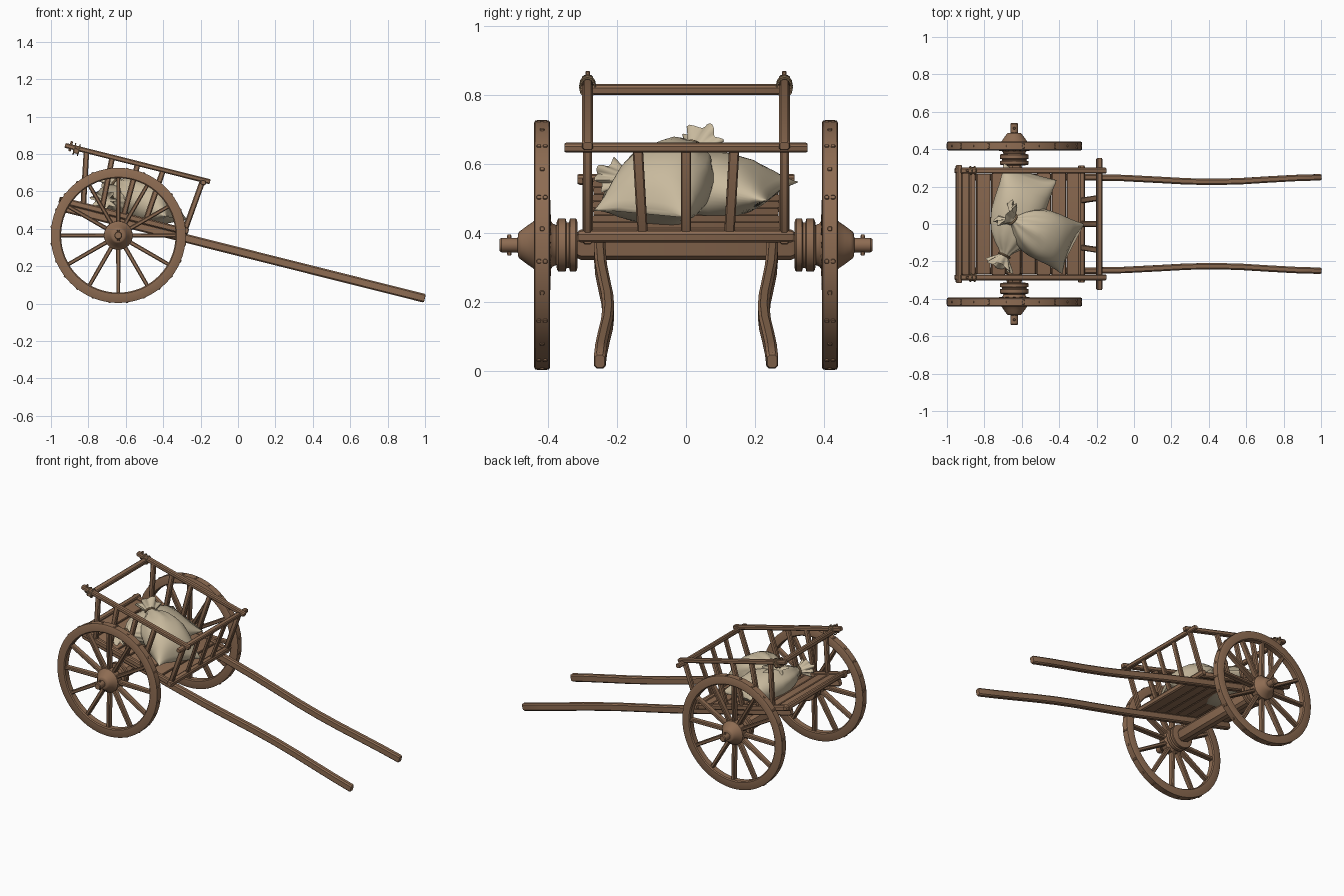
import bpy, bmesh, math, random
from mathutils import Vector as V

if "Cube" in bpy.data.objects:
    bpy.data.objects.remove(bpy.data.objects["Cube"])

random.seed(4)
pi, cos, sin = math.pi, math.cos, math.sin
TILT = math.radians(14.1)
U, N = V((cos(TILT), 0, -sin(TILT))), V((sin(TILT), 0, cos(TILT)))
AX = V((-0.64, 0, 0.365))            # axle centre
BED = V((-0.64, 0, 0.44))            # tilted cart frame origin


def material(name, col):
    m = bpy.data.materials.new(name)
    m.diffuse_color = (*col, 1)
    m.use_nodes = True
    m.node_tree.nodes["Principled BSDF"].inputs["Base Color"].default_value = m.diffuse_color
    return m


WOOD = material("wood", (0.27, 0.15, 0.085))
CLOTH = material("cloth", (0.58, 0.49, 0.34))
ROPE = material("rope", (0.33, 0.22, 0.12))


def L(s, y, h):
    """Cart coordinates: along the shafts, across, above the shafts."""
    return BED + U * s + N * h + V((0, y, 0))


def loft(name, rings, mat, closed=False, angle=35):
    """Skin a list of equal-length rings."""
    bm = bmesh.new()
    vs = [[bm.verts.new(p) for p in r] for r in rings]
    n = len(vs[0])
    pairs = list(zip(vs, vs[1:])) + ([(vs[-1], vs[0])] if closed else [])
    for a, b in pairs:
        for i in range(n):
            j = (i + 1) % n
            bm.faces.new((a[i], a[j], b[j], b[i]))
    if not closed:
        bm.faces.new(vs[0])
        bm.faces.new(vs[-1])
    bmesh.ops.recalc_face_normals(bm, faces=bm.faces)
    me = bpy.data.meshes.new(name)
    bm.to_mesh(me)
    bm.free()
    ob = bpy.data.objects.new(name, me)
    bpy.context.collection.objects.link(ob)
    me.materials.append(mat)
    me.shade_smooth()
    me.set_sharp_from_angle(angle=math.radians(angle))
    return ob


def bar(name, pts, w, h, taper=1.0, mat=WOOD, ref=None):
    """Chamfered timber along a path, with eased ends."""
    pts = [V(p) for p in pts]
    d0 = (pts[-1] - pts[0]).normalized()
    ref = ref or (U if abs(d0.y) > 0.7 else V((0, 1, 0)))
    c = 0.22 * min(w, h)
    sec = []
    for sx, sy in ((1, 1), (-1, 1), (-1, -1), (1, -1)):
        e = [(sx * w / 2, sy * (h / 2 - c)), (sx * (w / 2 - c), sy * h / 2)]
        sec += e if sx * sy > 0 else e[::-1]
    stations = [(pts[0], 0.8)]
    stations += [(pts[0] + (pts[1] - pts[0]).normalized() * c, 1)]
    stations += [(p, 1) for p in pts[1:-1]]
    stations += [(pts[-1] - (pts[-1] - pts[-2]).normalized() * c, 1), (pts[-1], 0.8)]
    rings = []
    for i, (p, k) in enumerate(stations):
        a, b = stations[max(i - 1, 0)][0], stations[min(i + 1, len(stations) - 1)][0]
        d = (b - a).normalized()
        x = (ref - d * ref.dot(d)).normalized()
        y = d.cross(x)
        k *= 1 + (taper - 1) * i / (len(stations) - 1)
        rings.append([p + x * (q * k) + y * (r * k) for q, r in sec])
    return loft(name, rings, mat)


def lathe(name, prof, closed=False, seg=48, mat=WOOD):
    """Turn a (y, radius) profile about the axle."""
    return loft(name, [[AX + V((r * cos(2 * pi * i / seg), y, r * sin(2 * pi * i / seg)))
                        for i in range(seg)] for y, r in prof], mat, closed)


# axle beam and wheels
bar("axle_beam", [(-0.64, -0.32, 0.365), (-0.64, 0.32, 0.365)], 0.075, 0.08)
lathe("axle", [(-0.54, 0.017), (-0.535, 0.021), (0.535, 0.021), (0.54, 0.017)], seg=20)
for sg in (-1, 1):
    lathe("wheel_rim", [(sg * y, r) for y, r in ((0.394, 0.312), (0.400, 0.306), (0.434, 0.306),
          (0.440, 0.312), (0.440, 0.355), (0.437, 0.361), (0.397, 0.361), (0.394, 0.355))], True, 64)
    lathe("wheel_hub", [(sg * y, r) for y, r in ((0.314, 0.06), (0.316, 0.074), (0.320, 0.077),
          (0.336, 0.077), (0.339, 0.066), (0.346, 0.066), (0.349, 0.077), (0.370, 0.077), (0.374, 0.07),
          (0.376, 0.058), (0.386, 0.062), (0.396, 0.076), (0.436, 0.076), (0.442, 0.068),
          (0.460, 0.056), (0.476, 0.044), (0.482, 0.04), (0.486, 0.034), (0.488, 0.02))])
    for k in range(12):
        a = k * pi / 6
        r = V((cos(a), 0, sin(a)))
        bar("spoke", [AX + r * 0.06 + V((0, sg * 0.41, 0)), AX + r * 0.318 + V((0, sg * 0.417, 0))],
            0.042, 0.025, 0.72)
    # tread nails
    for k in range(24):
        a = (k + 0.5) * pi / 12
        r = V((cos(a), 0, sin(a)))
        for dy in ((-0.009, 0.009) if k % 2 else (0,)):
            p = AX + V((0, sg * 0.417 + dy, 0))
            bar("rim_nail", [p + r * 0.355, p + r * 0.3645], 0.013, 0.013)
    # linchpin
    bar("linchpin", [(-0.64, sg * 0.512, 0.335), (-0.64, sg * 0.512, 0.395)], 0.012, 0.012)

    # shafts, bent sideways
    bend = [(-0.31, 0.25), (0.1, 0.25), (0.4, 0.25), (0.6, 0.246), (0.8, 0.236), (0.95, 0.228), (1.1, 0.225),
            (1.25, 0.229), (1.4, 0.238), (1.55, 0.246), (1.69, 0.25)]
    bar("shaft", [L(s, sg * y, 0) for s, y in bend], 0.034, 0.047)
    # side frame: sill, top rail and posts
    bar("bed_sill", [L(-0.335, sg * 0.285, 0.035), L(0.375, sg * 0.285, 0.035)], 0.03, 0.035)
    bar("top_rail", [L(-0.375, sg * 0.285, 0.325), L(0.424, sg * 0.285, 0.325)], 0.032, 0.027)
    for b, t in ((-0.2, -0.257), (-0.1, -0.115), (0.02, 0.026), (0.14, 0.166), (0.355, 0.385)):
        bar("side_post", [L(b, sg * 0.285, 0.025), L(t, sg * 0.285, 0.325)], 0.026, 0.03)
    # pegs and lashings on the rear bar
    bar("rear_peg", [L(-0.345, sg * 0.285, 0.3), L(-0.345, sg * 0.285, 0.355)], 0.013, 0.013)
    for s in (-0.322, -0.298):
        ring = [L(s, sg * 0.285 + 0.022 * cos(a), 0.318 + 0.029 * sin(a))
                for a in [i * pi / 6 for i in range(12)]]
        c = L(s, sg * 0.285, 0.318)
        loft("lashing", [[p + (p - c) * (0.13 * cos(b)) + U * (0.004 * sin(b))
                          for b in [j * pi / 3 for j in range(6)]] for p in ring], ROPE, True)

# cross bars
bar("front_top_rail", [L(0.39, -0.352, 0.312), L(0.39, 0.352, 0.312)], 0.03, 0.026)
bar("rear_top_bar", [L(-0.31, -0.305, 0.31), L(-0.31, 0.305, 0.31)], 0.034, 0.028)
bar("front_bed_bar", [L(0.36, -0.312, 0.04), L(0.36, 0.312, 0.04)], 0.035, 0.034)
bar("rear_bed_bar", [L(-0.315, -0.315, 0.04), L(-0.315, 0.315, 0.04)], 0.032, 0.028)
for y0, y1 in ((-0.125, -0.14), (0, 0), (0.125, 0.14)):
    bar("front_slat", [L(0.36, y0, 0.035), L(0.39, y1, 0.312)], 0.03, 0.018)

# floor planks across the bed
for k in range(8):
    s = -0.262 + k * 0.083
    e = 0.268 + random.uniform(0, 0.006)
    bar("floor_plank", [L(s, -e, 0.032), L(s, e, 0.032)], 0.078, 0.018)


def sack(name, base, neck, across, width, thick, tip):
    """Filled sack: flat stitched base, swollen body, tied neck and frilled mouth."""
    base, neck, tip = V(base), V(neck), V(tip)
    d = (neck - base).normalized()
    x = V(across)
    x = (x - d * x.dot(d)).normalized()
    z = d.cross(x)
    seg, rings = 48, []
    prof = [(0, 1.0, 0.06), (0.04, 1.0, 0.22), (0.12, 0.97, 0.52), (0.25, 0.95, 0.82), (0.4, 0.95, 0.98),
            (0.55, 0.93, 1.0), (0.68, 0.85, 0.94), (0.8, 0.7, 0.78), (0.9, 0.48, 0.56),
            (0.96, 0.29, 0.38), (1.0, 0.19, 0.29)]
    for t, w, h in prof:
        p = 1 - 0.12 * min(t * 3, 1)
        ring = []
        for i in range(seg):
            a = 2 * pi * i / seg
            # gathered creases grow towards the neck
            f = 1 + 0.07 * max(0, t - 0.5) * 2 * sin(9 * a + 2 * sin(a)) + 0.015 * sin(3 * a + 7 * t)
            cx, cz = cos(a), sin(a)
            q = 0.8 if t < 0.6 else 1
            ring.append(base.lerp(neck, t)
                        + x * (math.copysign(abs(cx) ** q, cx) * w * f * width / 2)
                        + z * (cz * h * f * thick / 2)
                        - d * (0.025 * (1 - cx * cx) * max(0, 1 - 4 * t)) * -1)
        rings.append(ring)
    m = (tip - neck).normalized()
    mx = (x - m * x.dot(m)).normalized()
    mz = m.cross(mx)
    for t, r in ((0.2, 0.024), (0.45, 0.038), (0.75, 0.052), (1.0, 0.062), (0.9, 0.05), (0.5, 0.024)):
        rings.append([neck.lerp(tip, t) + mx * (cos(a) * r * f * 1.15) + mz * (sin(a) * r * f * 0.8)
                      + m * (0.012 * t * sin(3 * a))
                      for a in [2 * pi * i / seg for i in range(seg)]
                      for f in [1 + 0.22 * t * sin(8 * a + sin(2 * a))]])
    loft(name, rings, CLOTH, angle=70)
    # tie cord
    c = neck.lerp(tip, 0.12)
    loft(name + "_cord", [[c + (mx * cos(a) + mz * sin(a)) * (0.03 + 0.006 * cos(b)) + m * (0.006 * sin(b))
                           for b in [j * pi / 3 for j in range(6)]]
                          for a in [i * pi / 12 for i in range(24)]], ROPE, True)


sack("upper_sack", (-0.325, -0.135, 0.455), (-0.645, 0.02, 0.635), (0.45, 0.85, -0.1), 0.29, 0.22,
     (-0.69, 0.06, 0.665))
sack("lower_sack", (-0.555, 0.28, 0.52), (-0.69, -0.16, 0.555), (1, -0.25, -0.2), 0.30, 0.19,
     (-0.72, -0.225, 0.56))
